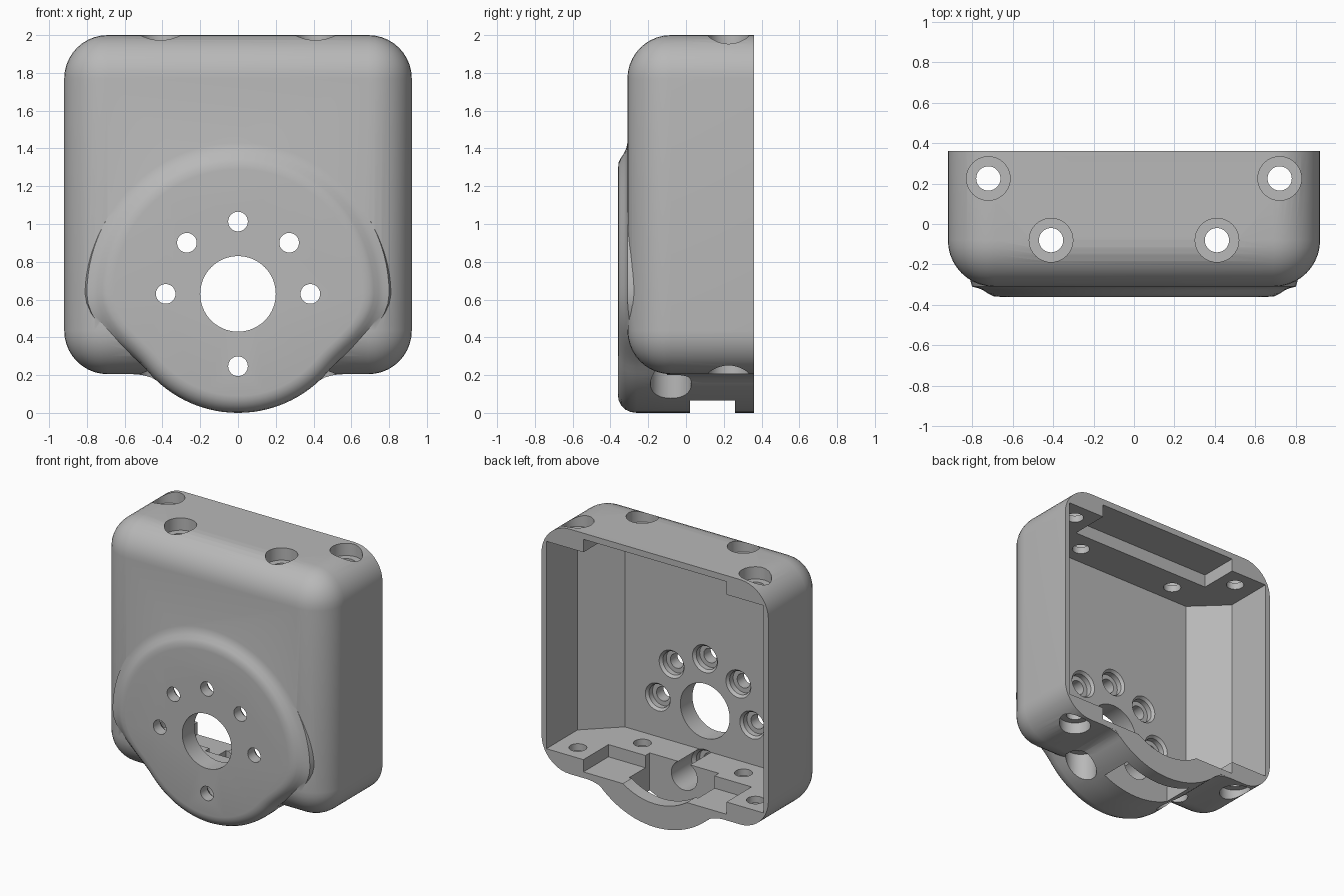
import bpy, bmesh, math
from mathutils import Vector, Matrix

if "Cube" in bpy.data.objects:
    bpy.data.objects.remove(bpy.data.objects["Cube"], do_unlink=True)

grey = bpy.data.materials.new("plain grey")
grey.use_nodes = True
grey.diffuse_color = (0.48, 0.48, 0.48, 1)
grey.node_tree.nodes["Principled BSDF"].inputs["Base Color"].default_value = (0.48, 0.48, 0.48, 1)


def finish(bm, name):
    bmesh.ops.recalc_face_normals(bm, faces=bm.faces)
    mesh = bpy.data.meshes.new(name)
    bm.to_mesh(mesh)
    bm.free()
    mesh.materials.append(grey)
    ob = bpy.data.objects.new(name, mesh)
    bpy.context.collection.objects.link(ob)
    return ob


def loft(name, rings):
    """Closed solid through rings of equal length, capped at both ends."""
    bm = bmesh.new()
    loops = [[bm.verts.new(p) for p in ring] for ring in rings]
    n = len(loops[0])
    for a, b in zip(loops, loops[1:]):
        for i in range(n):
            j = (i + 1) % n
            bm.faces.new((a[i], a[j], b[j], b[i]))
    bm.faces.new(loops[0])
    bm.faces.new(loops[-1])
    return finish(bm, name)


def box(name, lo, hi, radius=0):
    """Box; with a radius, every edge except the rear rim is rounded."""
    bm = bmesh.new()
    bmesh.ops.create_cube(bm, size=1)
    lo, hi = Vector(lo), Vector(hi)
    for v in bm.verts:
        v.co = [(l + h) / 2 + c * (h - l) for l, h, c in zip(lo, hi, v.co)]
    if radius:
        edges = [e for e in bm.edges if min(v.co.y for v in e.verts) < hi.y - 0.01]
        bmesh.ops.bevel(bm, geom=edges, offset=radius, segments=10, profile=0.5, affect='EDGES')
    return finish(bm, name)


def turned(name, axis, centre, steps, n=40):
    """Round solid along axis 'y' or 'z' from (radius, position) steps."""
    rings = []
    for r, t in steps:
        ring = []
        for i in range(n):
            a = 2 * math.pi * i / n
            u, w = centre[0] + r * math.cos(a), centre[1] + r * math.sin(a)
            ring.append((u, t, w) if axis == 'y' else (u, w, t))
        rings.append(ring)
    return loft(name, rings)


def prism(name, pts, z0, z1):
    return loft(name, [[(x, y, z) for x, y in pts] for z in (z0, z1)])


def combine(target, tool, operation):
    mod = target.modifiers.new(tool.name, 'BOOLEAN')
    mod.operation, mod.solver, mod.object = operation, 'EXACT', tool
    bpy.context.view_layer.objects.active = target
    bpy.ops.object.modifier_apply(modifier=mod.name)
    bpy.data.objects.remove(tool, do_unlink=True)


HUB_Z, BACK = 0.63, 0.36

# Rounded housing shell
housing = box("housing", (-0.92, -0.31, 0.205), (0.92, BACK, 2), 0.23)

# Front boss: flared above, turning into a round lobe below
upper = [(0.66, -0.36), (0.695, -0.357), (0.72, -0.345), (0.745, -0.328),
         (0.77, -0.317), (0.80, -0.310), (0.82, -0.24), (0.60, 0.1), (0.60, BACK)]
lower = [(0.54, -0.36), (0.565, -0.356), (0.59, -0.343), (0.612, -0.322),
         (0.625, -0.295), (0.63, -0.26), (0.63, -0.1), (0.63, 0.1), (0.63, BACK)]
N = 96
rings = []
for (ru, yu), (rl, yl) in zip(upper, lower):
    ring = []
    for i in range(N):
        a = 2 * math.pi * i / N
        w = min(1, max(0, (math.sin(a) + 0.64) / 0.64))
        w = w * w * (3 - 2 * w)
        r = rl + (ru - rl) * w
        ring.append((r * math.cos(a), yl + (yu - yl) * w, HUB_Z + r * math.sin(a)))
    rings.append(ring)
combine(housing, loft("boss", rings), 'UNION')

# Blends between lobe and underside
for s in (-1, 1):
    pts = [(0.36, 0.125), (0.42, 0.165), (0.46, 0.188), (0.51, 0.201), (0.57, 0.206), (0.57, 0.3), (0.36, 0.3)]
    blend = loft("lobe_blend", [[(s * x, y, z) for x, z in pts] for y in (-0.1, BACK - 0.001)])
    combine(housing, blend, 'UNION')

# Main cavity with slanted front corners
half = [(0.88, 0.5), (0.88, 0), (0.65, -0.22)]
cuts = [prism("cavity", half + [(-x, y) for x, y in reversed(half)], 0.34, 1.86)]

# Rim recesses above and below, lobe dip and drain slot
cuts.append(box("top_recess", (-0.58, 0.07, 1.8), (0.58, 0.5, 1.955)))
cuts.append(box("bottom_recess", (-0.58, 0.07, 0.25), (0.58, 0.5, 0.4)))
cuts.append(turned("lobe_dip", 'y', (0, HUB_Z), [(0.46, 0.07), (0.46, 0.5)], 64))
cuts.append(box("drain_slot", (-0.28, 0.02, -0.1), (0.28, 0.26, 0.4)))

# Shaft opening and its ring of counterbored screw holes
cuts.append(turned("shaft_hole", 'y', (0, HUB_Z), [(0.2, -0.5), (0.2, 0)], 64))
for deg in (0, 45, 90, 135, 180, 270):
    a = math.radians(deg)
    c = (0.383 * math.cos(a), HUB_Z + 0.383 * math.sin(a))
    cuts.append(turned("front_screw_hole", 'y', c,
                       [(0.052, -0.5), (0.052, -0.28), (0.085, -0.28), (0.085, -0.24), (0.105, -0.215), (0.105, 0.1)]))

# Counterbored screw holes through top and bottom
for s in (-1, 1):
    for x, y in ((0.72, 0.225), (0.41, -0.08)):
        c = (s * x, y)
        cuts.append(turned("top_screw_hole", 'z', c, [(0.06, 1.7), (0.06, 1.91), (0.108, 1.91), (0.108, 2.2)]))
        cuts.append(turned("bottom_screw_hole", 'z', c, [(0.108, -0.2), (0.108, 0.29), (0.06, 0.29), (0.06, 0.5)]))

for cut in cuts:
    combine(housing, cut, 'DIFFERENCE')

# Smooth shading with crisp machined edges
bpy.ops.object.select_all(action='DESELECT')
housing.select_set(True)
bpy.context.view_layer.objects.active = housing
bpy.ops.object.shade_smooth_by_angle(angle=math.radians(30))
